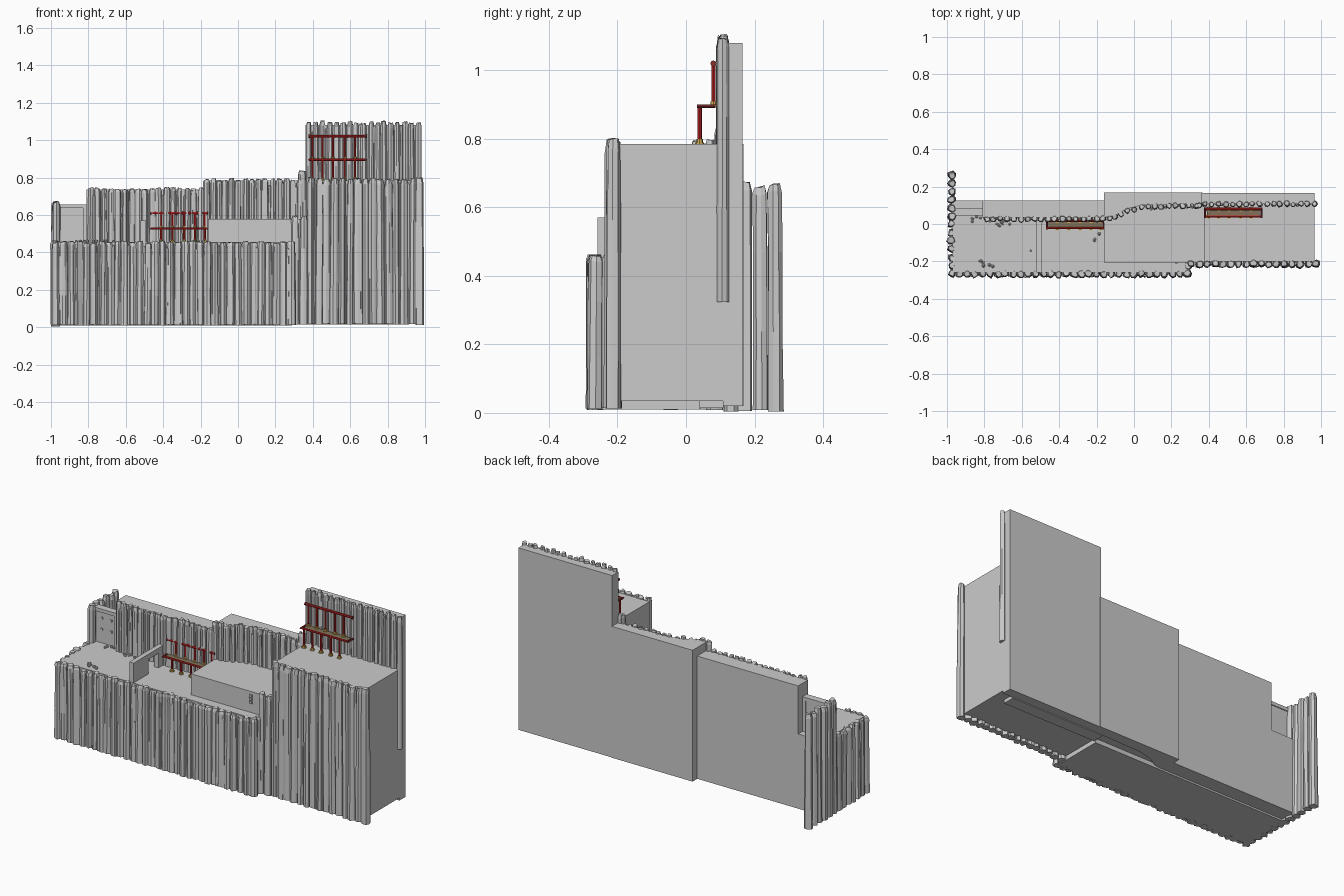
import bpy, bmesh, random
from math import cos, sin, pi
from mathutils import Vector, Matrix

if "Cube" in bpy.data.objects:
    bpy.data.objects.remove(bpy.data.objects["Cube"])

random.seed(7)


def material(name, col):
    m = bpy.data.materials.new(name)
    m.diffuse_color = (*col, 1)
    m.use_nodes = True
    m.node_tree.nodes["Principled BSDF"].inputs["Base Color"].default_value = m.diffuse_color
    return m


RED = material("red_paint", (0.6, 0.02, 0.02))
DARK = material("dark_red", (0.25, 0.03, 0.03))
TAN = material("plank_wood", (0.22, 0.17, 0.1))
GOLD = material("gold", (0.7, 0.45, 0.1))


def finish(name, bm, mat=None):
    bmesh.ops.recalc_face_normals(bm, faces=bm.faces)
    me = bpy.data.meshes.new(name)
    bm.to_mesh(me)
    bm.free()
    ob = bpy.data.objects.new(name, me)
    bpy.context.collection.objects.link(ob)
    if mat:
        me.materials.append(mat)
    return ob


def add_box(bm, x0, x1, y0, y1, z0, z1):
    m = Matrix.Translation(((x0 + x1) / 2, (y0 + y1) / 2, (z0 + z1) / 2))
    bmesh.ops.create_cube(bm, size=1, matrix=m @ Matrix.Diagonal((x1 - x0, y1 - y0, z1 - z0, 1)))


def boxes(name, *dims, mat=None):
    bm = bmesh.new()
    for d in dims:
        add_box(bm, *d)
    return finish(name, bm, mat)


def prism(name, pts, z0, z1):
    bm = bmesh.new()
    f = bm.faces.new([bm.verts.new((x, y, z0)) for x, y in pts])
    ext = bmesh.ops.extrude_face_region(bm, geom=[f])["geom"]
    bmesh.ops.translate(bm, vec=(0, 0, z1 - z0), verts=[v for v in ext if isinstance(v, bmesh.types.BMVert)])
    return finish(name, bm)


def add_stake(bm, x, y, z0, z1, r, sides=8):
    # rough split log: faceted, slightly leaning, chipped at the top
    prof = [random.uniform(0.72, 1.08) for _ in range(sides)]
    rot = random.uniform(0, pi)
    lean = Vector((random.uniform(-.005, .005), random.uniform(-.004, .004), 0))
    rings = []
    for t, s in ((0, 1.0), (.35, .97), (.7, .93), (.965, .9), (1, .68)):
        ring = []
        for i in range(sides):
            a = rot + 2 * pi * i / sides
            k = r * s * prof[i] * random.uniform(.9, 1.06)
            jz = random.uniform(-.006, .003) if t > .9 else 0
            ring.append(bm.verts.new((x + lean.x * t + cos(a) * k, y + lean.y * t + sin(a) * k,
                                      z0 + (z1 - z0) * t + jz)))
        rings.append(ring)
    for a, b in zip(rings, rings[1:]):
        for i in range(sides):
            j = (i + 1) % sides
            bm.faces.new((a[i], a[j], b[j], b[i]))
    bm.faces.new(rings[0][::-1])
    bm.faces.new(rings[-1])


def palisade(name, path, z0, z1, r=0.026, gap=0.041):
    bm = bmesh.new()
    pts = [Vector(p) for p in path]
    for n, (a, b) in enumerate(zip(pts, pts[1:])):
        count = max(1, round((b - a).length / gap))
        for i in range(count + (n == len(pts) - 2)):
            p = a.lerp(b, i / count)
            add_stake(bm, p.x, p.y, z0 + random.uniform(-.004, .004), z1 + random.uniform(-.008, .004),
                      r * random.uniform(.88, 1.06))
            # thin splinter in the gap between two logs
            q = p + Vector((random.uniform(.012, .028), random.uniform(-.012, .012)))
            if i < count and abs(b.x - a.x) > .1:
                add_stake(bm, q.x, q.y, z0, z1 - random.uniform(.01, .04), r * .45, 5)
    return finish(name, bm)


# solid terraces
boxes("lower_terrace", (-.97, .29, -.26, .04, .01, .455))
boxes("middle_platform", (-.16, .38, -.205, .11, .035, .577))
boxes("tall_terrace", (.375, .965, -.2, .165, .035, .785))
boxes("underside_sill", (.3, .9, .04, .11, .015, .04))

# back walls, the middle one with a curved front
boxes("back_wall_left_low", (-.975, -.81, .03, .125, .02, .455))
boxes("back_wall_left", (-.81, -.16, .035, .125, .02, .735))
curve = [(-.16, .035), (-.1, .045), (-.04, .08), (.04, .1), (.365, .108)]
prism("back_wall_middle", curve + [(.365, .168), (-.16, .168)], .02, .785)
boxes("back_wall_right", (.36, .965, .108, .165, .02, 1.08))

# log palisades
palisade("front_palisade", [(-.972, -.266), (.285, -.266), (.29, -.22)], .012, .457)
palisade("step_palisade", [(.305, -.213), (.35, -.213)], .015, .6)
palisade("tall_front_palisade", [(.39, -.213), (.973, -.213)], .016, .797)
palisade("left_palisade_low", [(-.974, -.225), (-.974, .0)], .01, .46)
palisade("left_palisade_high", [(-.974, .04), (-.974, .264)], .006, .67)
palisade("back_palisade_left", [(-.79, .028), (-.2, .028)], .32, .745, r=.021, gap=.036)
palisade("back_palisade_curved", [(-.165, .03), (-.1, .038), (-.04, .07), (.04, .092), (.33, .1)], .32, .792, r=.021, gap=.036)
palisade("back_palisade_corner", [(.335, .1), (.352, .1)], .32, .835, r=.018)
palisade("back_palisade_right", [(.38, .105), (.965, .108)], .32, 1.1, r=.021, gap=.036)

# dividing wall with doorway
boxes("dividing_wall", (-.52, -.492, -.258, -.12, .45, .57), (-.52, -.492, -.03, .03, .45, .57),
      (-.52, -.492, -.12, -.03, .54, .57))

# framed panel in the left corner, with small studs
boxes("corner_panel", (-.975, -.81, .055, .08, .45, .655), (-.975, -.955, .045, .085, .45, .657),
      (-.83, -.81, .045, .085, .45, .657), (-.975, -.81, .045, .085, .637, .657))
boxes("panel_studs", *[(x - .006, x + .006, .05, .058, z - .006, z + .006)
                       for x in (-.915, -.855) for z in (.535, .6)])
boxes("platform_blocks", *[(.22, .236, -.212, -.2, z, z + .014) for z in (.508, .527, .546)])


def bar(bm, a, b, r):
    a, b = Vector(a), Vector(b)
    d = b - a
    m = Matrix.Translation((a + b) / 2) @ d.to_track_quat('Z', 'Y').to_matrix().to_4x4()
    bmesh.ops.create_cone(bm, cap_ends=True, segments=8, radius1=r, radius2=r, depth=d.length, matrix=m)


def rack(label, x0, x1, posts, y, z0, z1, z2):
    # two-step red rack: front row, plank, raised back row
    yb = y + .04
    bm, gold = bmesh.new(), bmesh.new()
    for p in posts:
        bar(bm, (p, y, z0), (p, y, z1), .006)
        bar(bm, (p, yb, z1), (p, yb, z2), .006)
        for yy, zz in ((y, z0), (yb, z1)):
            bar(gold, (p, yy, zz), (p, yy, zz + .014), .009)
            bar(gold, (p, yy, zz), (p, yy, zz + .005), .013)
    finish(label + "_rack_posts", bm, RED)
    finish(label + "_rack_feet", gold, GOLD)
    bm = bmesh.new()
    bar(bm, (x0, y, z1), (x1, y, z1), .006)
    bar(bm, (x0, yb, z2), (x1, yb, z2), .007)
    finish(label + "_rack_rails", bm, DARK if label == "none" else RED)
    boxes(label + "_rack_plank", (x0 + .01, x1 - .01, y, yb + .004, z1 - .005, z1 + .002), mat=TAN)
    bm = bmesh.new()
    for x in (x0, x1):
        bar(bm, (x, y - .008, z1), (x, yb + .006, z1), .005)
        bar(bm, (x - .004, yb, z2), (x + .004, yb, z2), .009)
    finish(label + "_rack_ends", bm, DARK)


rack("right", .38, .682, [.398, .452, .508, .57, .626], .04, .785, .895, 1.02)
rack("left", -.466, -.164, [-.41, -.35, -.288, -.23, -.178], -.022, .455, .527, .61)

# loose rubble on the terraces
bm = bmesh.new()
for cx, cy, cz, n in ((-.79, -.215, .455, 7), (-.7, .0, .455, 9), (-.83, .03, .455, 5), (-.54, -.15, .455, 1), (-.21, -.07, .455, 3)):
    for _ in range(n):
        s = random.uniform(.004, .011)
        p = (cx + random.uniform(-.04, .04), cy + random.uniform(-.018, .018), cz + s * .4)
        bmesh.ops.create_icosphere(bm, subdivisions=1, radius=s, matrix=Matrix.Translation(p))
finish("rubble", bm)
